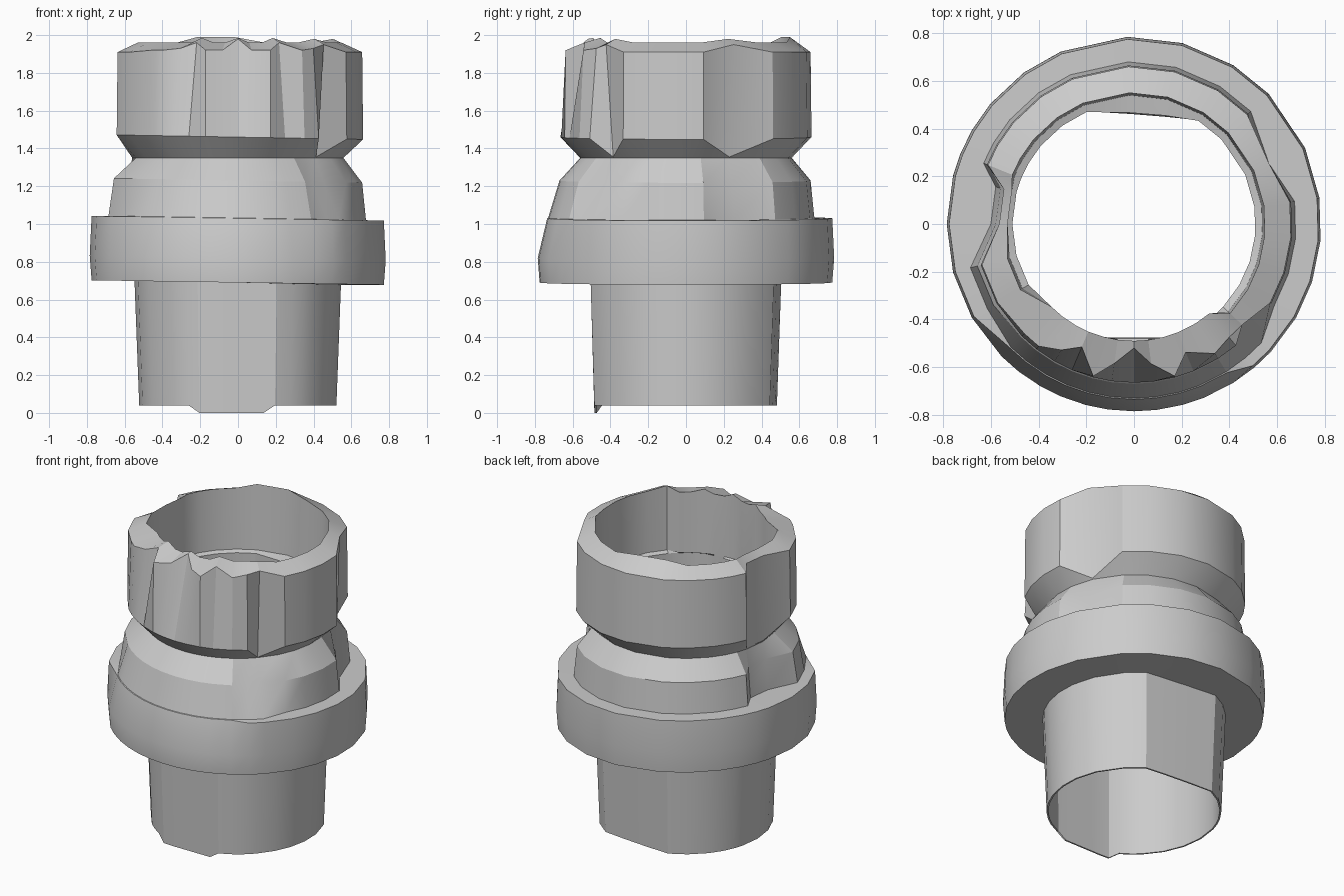
import bpy, bmesh, math

if "Cube" in bpy.data.objects:
    bpy.data.objects.remove(bpy.data.objects["Cube"], do_unlink=True)

# Directions around the axis, closer together at the flutes and notches
ANGLES = [8, 24, 44, 58, 75, 92, 113, 126, 140, 150, 158, 165, 180, 195, 210, 225,
          232, 240, 247, 255, 262, 270, 277, 285, 292, 302, 310, 317, 330, 342, 355]
BACK_NOTCH, FRONT_NOTCH = 24, 317     # pinched creases between collar and cap
SLOT = (165, 180)                     # open slot down the side
# Front flutes: angle -> lip radius and height
FLUTES = {225: (0.65, 1.92), 232: (0.65, 1.92), 240: (0.61, 1.93), 247: (0.56, 1.96),
          255: (0.66, 1.92), 262: (0.59, 1.92), 270: (0.52, 1.98), 277: (0.59, 1.92),
          285: (0.66, 1.92), 292: (0.58, 1.96), 302: (0.64, 1.92), 310: (0.62, 1.93)}

grey = bpy.data.materials.new("plain_grey")
grey.use_nodes = True
grey.diffuse_color = (0.6, 0.6, 0.6, 1)
grey.node_tree.nodes["Principled BSDF"].inputs["Base Color"].default_value = (0.6, 0.6, 0.6, 1)


def bore(angle, radius, front=0.48, back=0.465):
    """Round section with a flattened front and a slanted flat back."""
    a = math.radians(angle)
    x, y = radius * math.cos(a), radius * math.sin(a)
    return x, max(-front, min(y, back - 0.08 * x))


def ring_part(name, section):
    """Loft the closed cross-section returned for every angle around z."""
    bm = bmesh.new()
    loops = []
    for angle in ANGLES:
        a = math.radians(angle)
        loop = []
        for point in section(angle):
            if len(point) == 2:
                r, z = point
                point = (r * math.cos(a), r * math.sin(a), z)
            loop.append(bm.verts.new(point))
        loops.append(loop)
    count = len(loops[0])
    for here, there in zip(loops, loops[1:] + loops[:1]):
        for j in range(count):
            k = (j + 1) % count
            bm.faces.new((here[j], there[j], there[k], here[k]))
    bmesh.ops.remove_doubles(bm, verts=bm.verts, dist=0.0005)
    bmesh.ops.recalc_face_normals(bm, faces=bm.faces)
    mesh = bpy.data.meshes.new(name)
    bm.to_mesh(mesh)
    bm.free()
    mesh.materials.append(grey)
    obj = bpy.data.objects.new(name, mesh)
    bpy.context.collection.objects.link(obj)
    bpy.ops.object.select_all(action='DESELECT')
    bpy.context.view_layer.objects.active = obj
    obj.select_set(True)
    bpy.ops.object.shade_smooth_by_angle(angle=math.radians(22))


def tilt(angle):
    """The rings lean slightly down towards the left."""
    return -0.012 * math.cos(math.radians(angle))


# Tapered lower pipe with a longer lip at the front
def pipe_section(angle):
    foot = 0.0 if 247 <= angle <= 285 else 0.04
    return [(*bore(angle, 0.523, 0.485, 0.47), foot),
            (*bore(angle, 0.548, 0.505, 0.49), 0.7),
            (*bore(angle, 0.515), 0.7),
            (*bore(angle, 0.513, 0.475, 0.46), foot)]


# Wide collar with a stepped shoulder, sloping smoothly at the front
def collar_section(angle):
    t = tilt(angle)
    edge, step, shoulder = 0.775, 0.68, 0.66
    if 225 <= angle <= 302:
        edge, step, shoulder = 0.735, 0.73, 0.67
    elif angle in (195, 210):
        step, shoulder = 0.71, 0.68
    elif angle in SLOT:
        step, shoulder = 0.6, 0.58
    elif angle == BACK_NOTCH:
        step, shoulder = 0.62, 0.59
    elif angle in (310, FRONT_NOTCH):
        step, shoulder = 0.73, 0.62
    return [(0.775, 0.69 + t), (0.785, 0.82 + t), (edge, 1.03 + t),
            (step, 1.032 + t), (shoulder, 1.23 + t), (0.56, 1.35),
            (*bore(angle, 0.51), 1.35), (*bore(angle, 0.51), 0.69 + t)]


# Upper cap with a pinched base, a slot and a fluted front
def cap_section(angle):
    base, base_z = 0.665, 1.46 + tilt(angle)
    lip, lip_z, rim, rim_z = 0.66, 1.91, 0.55, 1.96
    if angle in FLUTES:
        lip, lip_z = FLUTES[angle]
        rim, rim_z = 0.49, 1.985 if angle in (247, 270, 292) else 1.96
    elif angle in SLOT:
        base, base_z, lip, lip_z = 0.565, 1.36, 0.565, 1.92
        rim = 0.53
    elif angle in (BACK_NOTCH, FRONT_NOTCH):
        base, base_z, lip, lip_z, rim_z = 0.565, 1.355, 0.62, 1.95, 1.98
    elif angle in (92, 113):
        rim_z = 1.99
    lining = min(rim, 0.54)
    return [(0.56, 1.35), (base, base_z), (lip, lip_z), (rim, rim_z),
            (lining, 1.56), (*bore(angle, 0.51), 1.55), (*bore(angle, 0.51), 1.35)]


ring_part("lower_pipe", pipe_section)
ring_part("stepped_collar", collar_section)
ring_part("notched_cap", cap_section)
